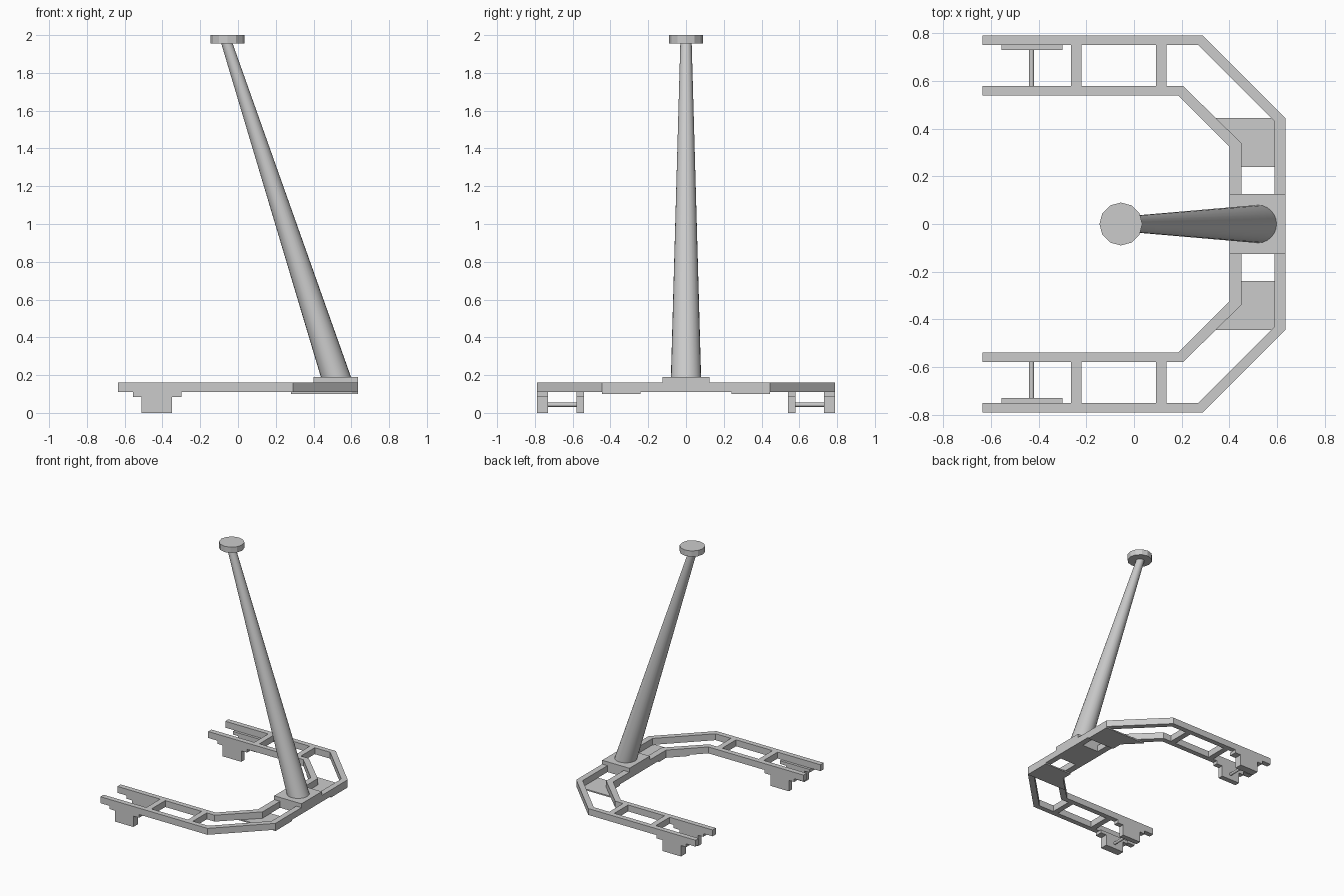
import bpy, bmesh, math
from mathutils import Vector

cube = bpy.data.objects.get("Cube")
if cube:
    bpy.data.objects.remove(cube, do_unlink=True)

grey = bpy.data.materials.new("plain_grey")
grey.use_nodes = True
colour = (0.6, 0.6, 0.6, 1)
grey.diffuse_color = colour
grey.node_tree.nodes["Principled BSDF"].inputs["Base Color"].default_value = colour


def finish(name, bm):
    bmesh.ops.recalc_face_normals(bm, faces=bm.faces)
    mesh = bpy.data.meshes.new(name)
    bm.to_mesh(mesh)
    bm.free()
    mesh.materials.append(grey)
    obj = bpy.data.objects.new(name, mesh)
    bpy.context.collection.objects.link(obj)
    return obj


def prism(name, outline, z0, z1):
    """Extrude a flat outline from z0 to z1."""
    bm = bmesh.new()
    face = bm.faces.new([bm.verts.new((x, y, z0)) for x, y in outline])
    top = bmesh.ops.extrude_face_region(bm, geom=[face])["geom"]
    bmesh.ops.translate(bm, vec=(0, 0, z1 - z0),
                        verts=[v for v in top if isinstance(v, bmesh.types.BMVert)])
    return finish(name, bm)


def box(name, x0, x1, y0, y1, z0, z1):
    return prism(name, [(x0, y0), (x1, y0), (x1, y1), (x0, y1)], z0, z1)


def tube(name, start, end, r0, r1, sides, level=False, smooth=True):
    """Tapered tube; level keeps its end rings horizontal."""
    start, end = Vector(start), Vector(end)
    turn = (end - start).to_track_quat('Z', 'Y')
    bm = bmesh.new()
    rings = []
    for centre, r in ((start, r0), (end, r1)):
        ring = []
        for i in range(sides):
            a = math.tau * i / sides
            p = Vector((r * math.cos(a), r * math.sin(a), 0))
            ring.append(bm.verts.new(centre + (p if level else turn @ p)))
        rings.append(ring)
        bm.faces.new(ring)
    for i in range(sides):
        j = (i + 1) % sides
        f = bm.faces.new((rings[0][i], rings[0][j], rings[1][j], rings[1][i]))
        f.smooth = smooth
    for e in bm.edges:
        e.smooth = not any(len(f.verts) > 4 for f in e.link_faces)
    return finish(name, bm)


def rail(name, outer, inner):
    """U-shaped rail, mirrored in y from its left half."""
    flip = lambda pts: [(x, -y) for x, y in reversed(pts)]
    outline = outer + flip(outer) + inner_reverse(inner, flip)
    return prism(name, outline, RAIL_LOW, RAIL_TOP)


def inner_reverse(inner, flip):
    return list(reversed(flip(inner))) and [(x, -y) for x, y in inner] + list(reversed(inner))


RAIL_LOW, RAIL_TOP, BACK = 0.11, 0.16, -0.635

# Curving frame rails
rail("outer_rail", [(BACK, 0.79), (0.29, 0.79), (0.635, 0.445)],
     [(BACK, 0.75), (0.27, 0.75), (0.59, 0.43)])
rail("inner_rail", [(BACK, 0.58), (0.205, 0.58), (0.45, 0.34)],
     [(BACK, 0.54), (0.185, 0.54), (0.40, 0.325)])

# Post base, leaning post and round cap
box("post_base", 0.40, 0.635, -0.125, 0.125, RAIL_LOW, 0.19)
tube("post", (0.52, 0, 0.185), (-0.06, 0, 1.96), 0.08, 0.03, 24, level=True)
tube("post_cap", (-0.055, 0, 1.955), (-0.055, 0, 2), 0.09, 0.09, 12, smooth=False)

for side, s in (("left", 1), ("right", -1)):
    side = "back" if s > 0 else "front"
    # Cross struts between the rails
    for i, x in enumerate((-0.265, 0.093)):
        box(f"{side}_strut_{i + 1}", x, x + 0.044, s * 0.57, s * 0.76, RAIL_LOW, RAIL_TOP)
    # Thin plate under the corner
    corner = [(0.28, 0.445), (0.635, 0.445), (0.635, 0.24), (0.40, 0.24), (0.40, 0.325)]
    prism(f"{side}_corner_plate", [(x, s * y) for x, y in corner], 0.10, RAIL_LOW)
    # Stepped wheel brackets and the axle joining them
    for part, y0, y1 in (("outer", 0.73, 0.79), ("inner", 0.54, 0.58)):
        box(f"{side}_{part}_bracket", -0.555, -0.30, s * y0, s * y1, 0.085, RAIL_LOW)
        box(f"{side}_{part}_foot", -0.51, -0.35, s * y0, s * y1, 0, 0.085)
    tube(f"{side}_axle", (-0.43, s * 0.57, 0.043), (-0.43, s * 0.74, 0.043), 0.011, 0.011, 12)
